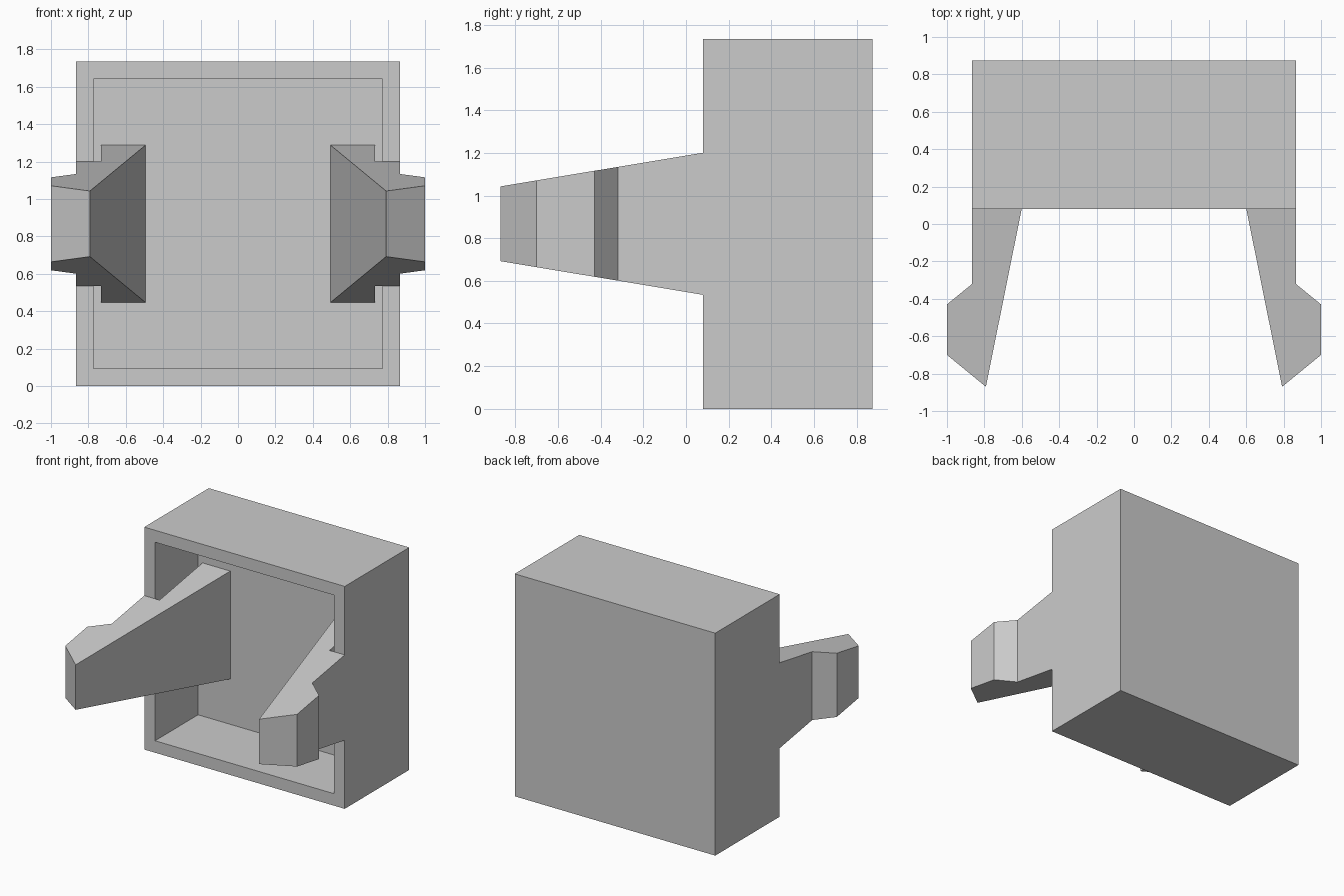
import bpy
import bmesh

# Remove the default cube
cube = bpy.data.objects.get("Cube")
if cube:
    bpy.data.objects.remove(cube, do_unlink=True)

# Single plain grey
GREY = (0.6, 0.6, 0.6, 1.0)
grey = bpy.data.materials.new("plain_grey")
grey.use_nodes = True
grey.diffuse_color = GREY
grey.node_tree.nodes["Principled BSDF"].inputs["Base Color"].default_value = GREY

HALF = 0.865              # half width of the box
HEIGHT = 1.735
MID_Z = HEIGHT / 2
FRONT, BACK = 0.08, 0.875
WALL = 0.132              # rim thickness
FLOOR = 0.61              # y of the recess floor
INNER = HALF - WALL


def add_object(name, bm):
    bmesh.ops.recalc_face_normals(bm, faces=bm.faces)
    mesh = bpy.data.meshes.new(name)
    bm.to_mesh(mesh)
    bm.free()
    mesh.materials.append(grey)
    obj = bpy.data.objects.new(name, mesh)
    bpy.context.collection.objects.link(obj)
    return obj


def make_box():
    """Square box with a deep recess in its front face."""
    bm = bmesh.new()
    bmesh.ops.create_cube(bm, size=1)
    bmesh.ops.scale(bm, vec=(2 * HALF, BACK - FRONT, HEIGHT), verts=bm.verts)
    bmesh.ops.translate(bm, vec=(0, (FRONT + BACK) / 2, MID_Z), verts=bm.verts)
    front = min(bm.faces, key=lambda f: f.calc_center_median().y)
    bmesh.ops.inset_region(bm, faces=[front], thickness=WALL)
    pushed = bmesh.ops.extrude_discrete_faces(bm, faces=[front])["faces"][0]
    bmesh.ops.translate(bm, vec=(0, FLOOR - FRONT, 0), verts=pushed.verts)
    return add_object("box_shell", bm)


# Arm outline seen from above, running from the recess floor to the hooked tip
ARM = [(0.494, FLOOR), (INNER, FLOOR), (INNER, FRONT), (HALF, FRONT),
       (HALF, -0.32), (1.0, -0.43), (1.0, -0.70), (0.792, -0.87)]


def half_height(y):
    return 0.333 + 0.166 * (y - FRONT)


def make_arm(name, side):
    """Wedge-shaped clip arm that narrows towards the tip."""
    bm = bmesh.new()
    top, bottom = [[bm.verts.new((side * x, y, MID_Z + s * half_height(y)))
                    for x, y in ARM] for s in (1, -1)]
    bm.faces.new(top)
    bm.faces.new(bottom)
    for i in range(len(ARM)):
        j = (i + 1) % len(ARM)
        bm.faces.new((top[i], top[j], bottom[j], bottom[i]))
    return add_object(name, bm)


make_box()
make_arm("left_clip_arm", 1)
make_arm("right_clip_arm", -1)
